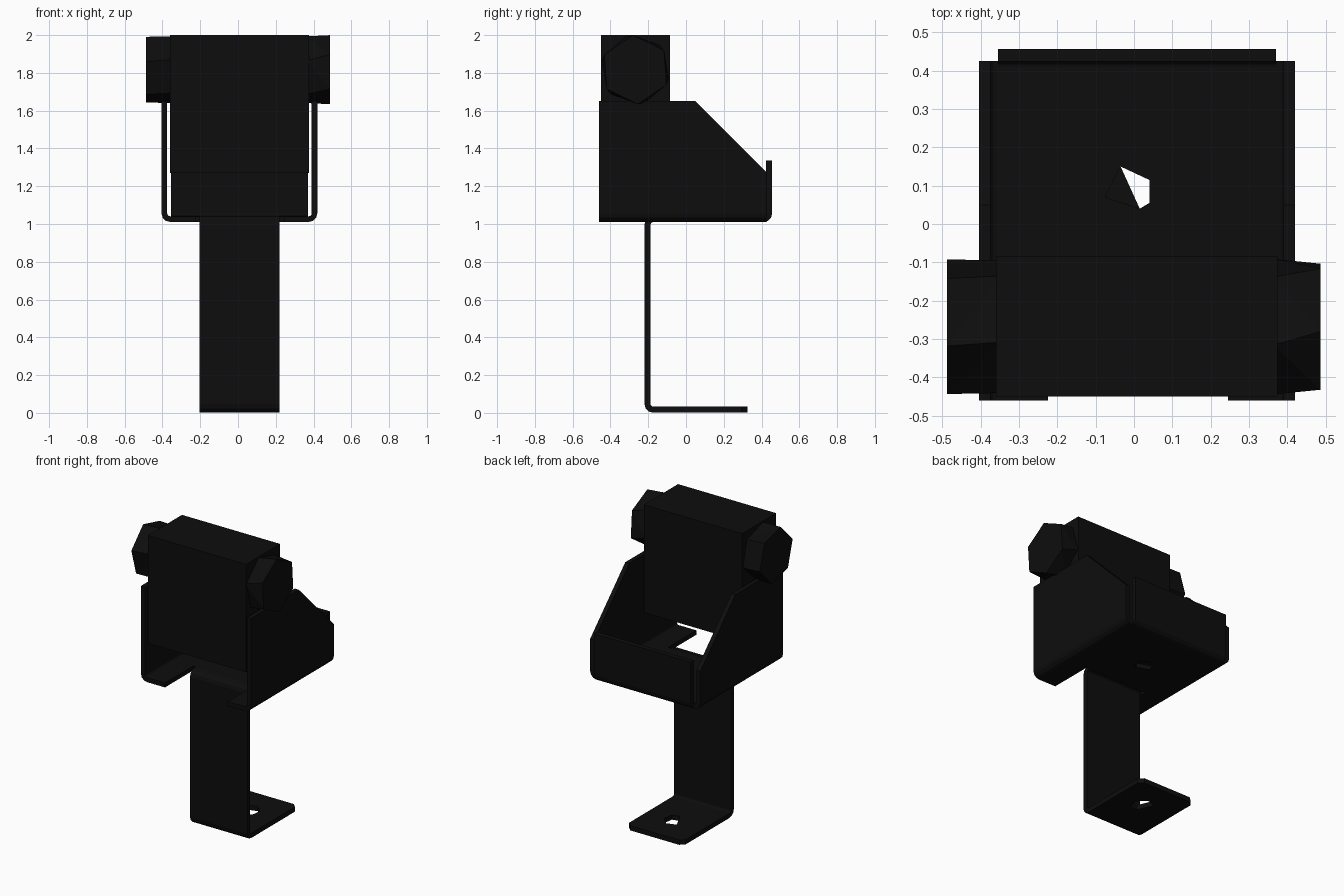
import bpy, bmesh, math
from mathutils import Vector

if "Cube" in bpy.data.objects:
    bpy.data.objects.remove(bpy.data.objects["Cube"])

black = bpy.data.materials.new("black_paint")
black.diffuse_color = (0.004, 0.004, 0.004, 1)
black.use_nodes = True
black.node_tree.nodes["Principled BSDF"].inputs["Base Color"].default_value = black.diffuse_color


def to_object(name, bm):
    bmesh.ops.recalc_face_normals(bm, faces=bm.faces)
    me = bpy.data.meshes.new(name)
    bm.to_mesh(me)
    bm.free()
    ob = bpy.data.objects.new(name, me)
    bpy.context.collection.objects.link(ob)
    me.materials.append(black)
    return ob


def prism(name, outline, axis, lo, hi):
    """Extrude a 2D outline along axis 0, 1 or 2 from lo to hi."""
    bm = bmesh.new()

    def ring(h):
        out = []
        for p in outline:
            c = list(p)
            c.insert(axis, h)
            out.append(bm.verts.new(c))
        return out
    a, b = ring(lo), ring(hi)
    bm.faces.new(a)
    bm.faces.new(b)
    for i in range(len(a)):
        j = (i + 1) % len(a)
        bm.faces.new((a[i], a[j], b[j], b[i]))
    return to_object(name, bm)


def bent_sheet(path, t, r=0.03, steps=3):
    """Outline of sheet metal following a centre line, with rounded bends."""
    p = [Vector(q) for q in path]
    left, right = [], []

    def add(c, n):
        left.append(c + n * t / 2)
        right.append(c - n * t / 2)

    def normal(a, b):
        d = (b - a).normalized()
        return Vector((-d.y, d.x))
    add(p[0], normal(p[0], p[1]))
    for a, b, c in zip(p, p[1:], p[2:]):
        n1, n2 = normal(a, b), normal(b, c)
        side = 1 if (b - a).cross(c - b) > 0 else -1
        centre = b + (n1 + n2) * r * side      # right-angle bends
        for k in range(steps + 1):
            w = k / steps * math.pi / 2
            n = n1 * math.cos(w) + n2 * math.sin(w)
            add(centre - n * r * side, n)
    add(p[-1], normal(p[-2], p[-1]))
    return left + right[::-1]


def cut(ob, *cutters):
    for c in cutters:
        c.hide_render = True
        m = ob.modifiers.new("cut", 'BOOLEAN')
        m.operation = 'DIFFERENCE'
        m.solver = 'EXACT'
        m.object = c
        bpy.context.view_layer.objects.active = ob
        bpy.ops.object.modifier_apply(modifier=m.name)
        bpy.data.objects.remove(c)


def rect(x0, x1, y0, y1):
    return [(x0, y0), (x1, y0), (x1, y1), (x0, y1)]


# U-shaped cradle: floor and two side cheeks
cradle = prism("cradle", bent_sheet([(-0.39, 1.65), (-0.39, 1.026), (0.405, 1.026), (0.405, 1.65)], 0.03),
               1, -0.46, 0.425)
cut(cradle,
    prism("slope_cutter", [(0.05, 1.65), (0.05, 1.8), (0.6, 1.8), (0.6, 1.1)], 0, -1, 1),
    prism("notch_cutter", rect(-0.225, 0.245, -0.6, -0.16), 2, 0.9, 1.2),
    prism("back_cutter", rect(-0.355, 0.37, 0.40, 0.6), 2, 0.9, 1.2),
    prism("hole_cutter", [(-0.035, 0.15), (0.04, 0.115), (0.04, 0.055), (0.015, 0.04), (-0.075, 0.07)],
          2, 0.9, 1.2))

# Upturned lip at the back of the cradle
prism("back_lip", bent_sheet([(0.40, 1.026), (0.44, 1.026), (0.44, 1.335)], 0.033), 0, -0.355, 0.37)

# Bent strap: hangs from the floor and turns into the foot
strap = prism("strap_and_foot",
              bent_sheet([(-0.16, 1.026), (-0.204, 1.026), (-0.204, 0.017), (0.325, 0.017)], 0.032),
              0, -0.205, 0.22)
cut(strap,
    prism("foot_hole", [(-0.035, 0.15), (0.015, 0.04), (0.07, 0.05), (0.08, 0.12), (0.03, 0.17)], 2, -0.1, 0.1),
    prism("corner_r", [(0.25, 0.265), (0.25, 0.355), (0.16, 0.355)], 2, -0.1, 0.1),
    prism("corner_l", [(-0.235, 0.265), (-0.235, 0.355), (-0.145, 0.355)], 2, -0.1, 0.1))

# Solid block held between the cheeks
prism("block", rect(-0.36, 0.375, -0.45, -0.085), 2, 1.27, 2.0)


# Slightly twisted hexagonal bolt heads
def bolt_head(name, x_in, x_out, turn_in, turn_out, r):
    bm = bmesh.new()
    rings = []
    for x, turn in ((x_in, turn_in), (x_out, turn_out)):
        angs = [math.radians(turn + 90 + 60 * k) for k in range(6)]
        rings.append([bm.verts.new((x, -0.268 + r * math.cos(a), 1.817 + r * math.sin(a))) for a in angs])
        bm.faces.new(rings[-1])
    a, b = rings
    for i in range(6):
        j = (i + 1) % 6
        bm.faces.new((a[i], a[j], b[j]))
        bm.faces.new((a[i], b[j], b[i]))
    return to_object(name, bm)


bolt_head("bolt_head_left", -0.35, -0.488, 13, 16, 0.181)
bolt_head("bolt_head_right", 0.365, 0.486, 15, 4, 0.183)
